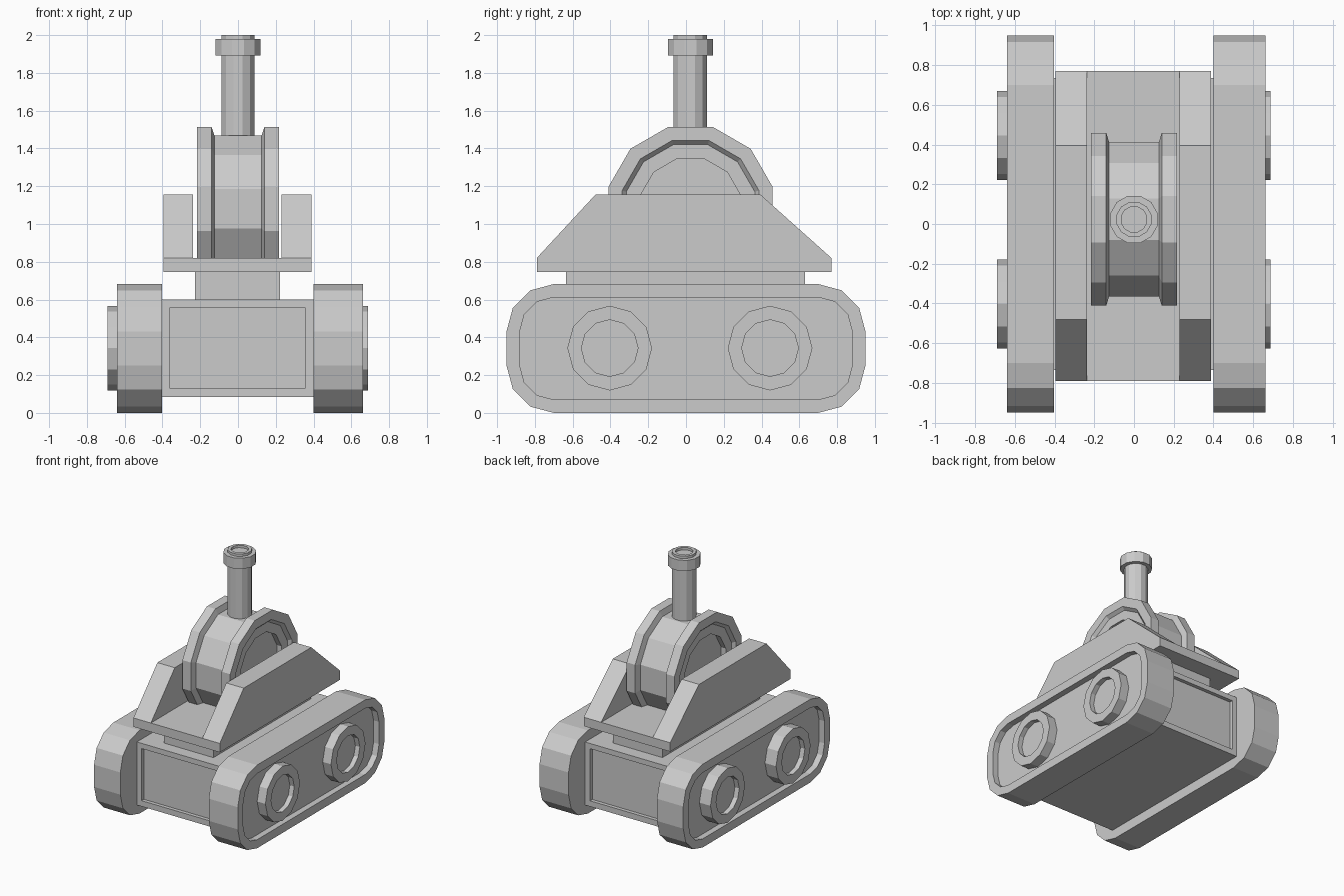
import bpy, bmesh
from math import sin, cos, radians

if "Cube" in bpy.data.objects:
    bpy.data.objects.remove(bpy.data.objects["Cube"])


def loft(name, rings):
    """Skin consecutive closed rings and cap both ends."""
    bm = bmesh.new()
    loops = [[bm.verts.new(p) for p in ring] for ring in rings]
    n = len(loops[0])
    for a, b in zip(loops, loops[1:]):
        for i in range(n):
            j = (i + 1) % n
            bm.faces.new((a[i], a[j], b[j], b[i]))
    bm.faces.new(loops[0][::-1])
    bm.faces.new(loops[-1])
    bmesh.ops.recalc_face_normals(bm, faces=bm.faces)
    mesh = bpy.data.meshes.new(name)
    bm.to_mesh(mesh)
    bm.free()
    ob = bpy.data.objects.new(name, mesh)
    bpy.context.collection.objects.link(ob)
    return ob


def along_x(x, profile):
    return [(x, y, z) for y, z in profile]


def circle(cu, cv, r, phase=0):
    return [(cu + r * cos(radians(30 * i + phase)), cv + r * sin(radians(30 * i + phase)))
            for i in range(12)]


def rect(x0, x1, z0, z1, y):
    return [(x0, y, z0), (x1, y, z0), (x1, y, z1), (x0, y, z1)]


def box(name, x0, x1, y0, y1, z0, z1):
    return loft(name, [rect(x0, x1, z0, z1, y0), rect(x0, x1, z0, z1, y1)])


def track_profile(inset):
    """Rounded rectangle with three facets per corner."""
    c = 0.25 - inset
    pts = []
    for sy, sz, start in ((1, 1, 0), (-1, 1, 90), (-1, -1, 180), (1, -1, 270)):
        for k in range(4):
            a = radians(start + 30 * k)
            pts.append((sy * 0.70 + c * cos(a), 0.341 + sz * 0.091 + c * sin(a)))
    return pts


# Tracks with recessed outer sides, and their hollow-faced wheels
for side, inner, outer, hub in (("left", -0.402, -0.64, -0.69), ("right", 0.40, 0.663, 0.688)):
    s = 1 if outer > 0 else -1
    floor = outer - s * 0.05
    loft(side + "_track", [along_x(inner, track_profile(0)),
                           along_x(outer, track_profile(0)),
                           along_x(outer, track_profile(0.07)),
                           along_x(floor, track_profile(0.07))])
    for end, y in (("front", -0.404), ("rear", 0.445)):
        loft(f"{side}_{end}_wheel", [along_x(x, circle(y, 0.343, r)) for x, r in
                                     ((floor, 0.224), (hub, 0.224), (hub, 0.15), (hub - s * 0.04, 0.15))])

# Hull with a sunken panel at front and back
outer_rect, panel = (-0.405, 0.405, 0.083, 0.60), (-0.36, 0.355, 0.13, 0.557)
loft("hull", [rect(*panel, -0.705), rect(*panel, -0.735), rect(*outer_rect, -0.735),
              rect(*outer_rect, 0.735), rect(*panel, 0.735), rect(*panel, 0.705)])

# Neck and turret deck
box("turret_neck", -0.228, 0.222, -0.635, 0.63, 0.60, 0.75)
box("turret_deck", -0.395, 0.388, -0.79, 0.77, 0.747, 0.82)

# Sloped side shields
shield = [(-0.79, 0.82), (-0.48, 1.155), (0.395, 1.155), (0.77, 0.82)]
for side, x0, x1 in (("left", -0.395, -0.237), ("right", 0.23, 0.388)):
    loft(side + "_shield", [along_x(x0, shield), along_x(x1, shield)])

# Spool-shaped gun mount with stepped recesses on both sides
half = [(0.15, 0.275), (0.192, 0.275), (0.192, 0.352), (0.217, 0.375),
        (0.217, 0.45), (0.14, 0.45), (0.125, 0.402)]
spool = half + [(-x, r) for x, r in half[::-1]]
loft("gun_mount", [along_x(x, circle(0.024, 1.08, r, 15)) for x, r in spool])


# Upright barrel with a bore, and its muzzle collar
def upright(name, steps):
    loft(name, [[(x, y, z) for x, y in circle(0, 0.023, r, 15)] for z, r in steps])


upright("barrel", [(1.42, 0.091), (2.0, 0.091), (2.0, 0.066), (1.94, 0.066)])
upright("muzzle_collar", [(1.892, 0.085), (1.892, 0.123), (1.98, 0.123), (1.98, 0.085)])
